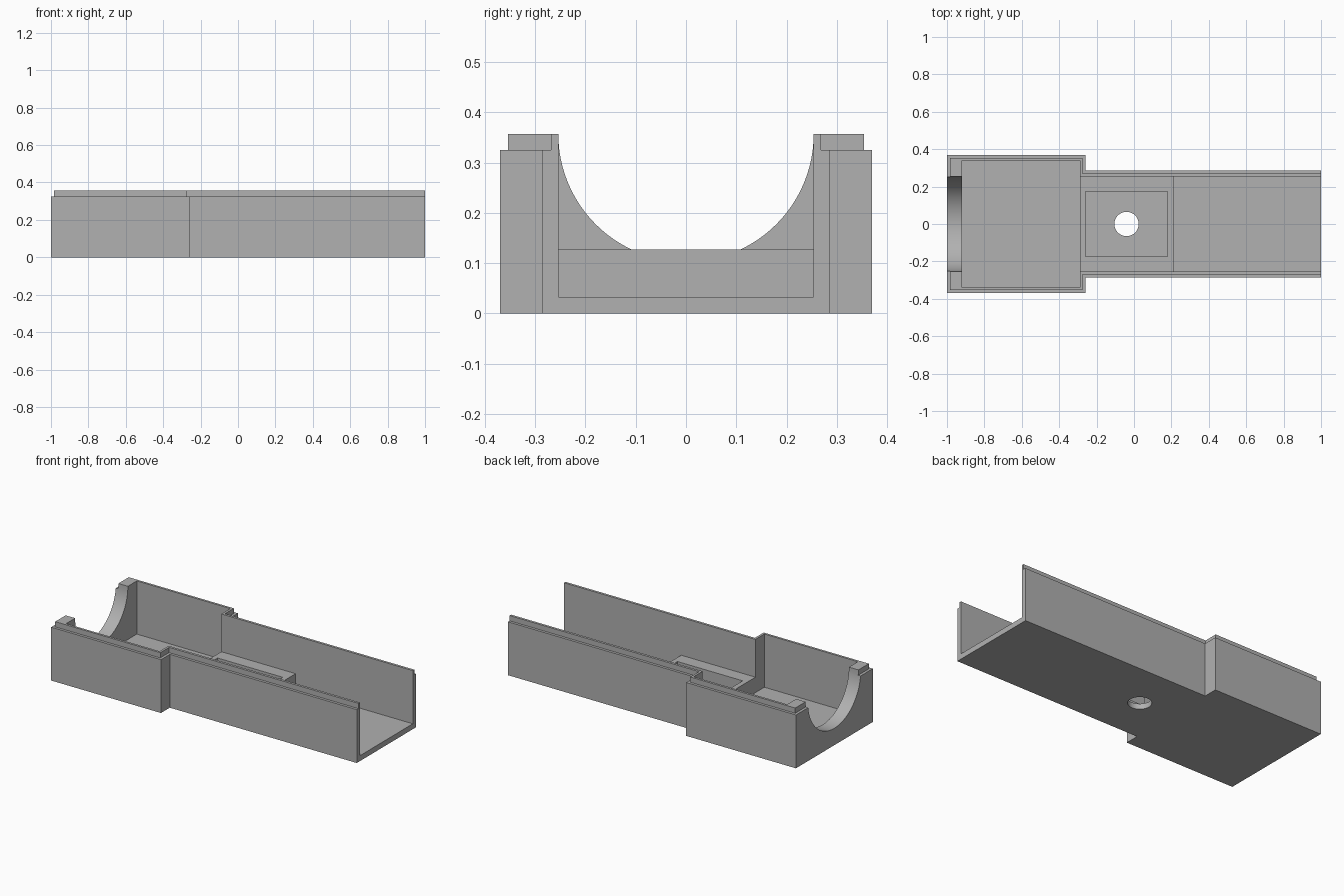
import bpy, bmesh, math
from mathutils import Matrix

if "Cube" in bpy.data.objects:
    bpy.data.objects.remove(bpy.data.objects["Cube"], do_unlink=True)

# Single plain grey
grey = bpy.data.materials.new("plain grey")
grey.use_nodes = True
grey.diffuse_color = (0.44, 0.44, 0.44, 1)
grey.node_tree.nodes["Principled BSDF"].inputs["Base Color"].default_value = grey.diffuse_color

FLOOR, DECK, RIM, TOP = 0.033, 0.127, 0.325, 0.357
WIDE, NARROW, STEP = 0.37, 0.285, -0.26
END_WALL, SHOULDER, DECK_END = -0.92, -0.29, 0.21
BORE = 0.254


def add_object(name, bm):
    bmesh.ops.recalc_face_normals(bm, faces=bm.faces)
    mesh = bpy.data.meshes.new(name)
    bm.to_mesh(mesh)
    bm.free()
    mesh.materials.append(grey)
    obj = bpy.data.objects.new(name, mesh)
    bpy.context.collection.objects.link(obj)
    return obj


def prism(name, outline, z0, z1):
    bm = bmesh.new()
    face = bm.faces.new([bm.verts.new((x, y, z0)) for x, y in outline])
    new = bmesh.ops.extrude_face_region(bm, geom=[face])["geom"]
    bmesh.ops.translate(bm, vec=(0, 0, z1 - z0),
                        verts=[v for v in new if isinstance(v, bmesh.types.BMVert)])
    return add_object(name, bm)


def box(name, x0, x1, half, z0, z1):
    return prism(name, [(x0, -half), (x1, -half), (x1, half), (x0, half)], z0, z1)


def cylinder(name, radius, depth, matrix, sides):
    bm = bmesh.new()
    bmesh.ops.create_cone(bm, cap_ends=True, segments=sides, radius1=radius,
                          radius2=radius, depth=depth, matrix=matrix)
    return add_object(name, bm)


def stepped_outline(inset, x_end):
    """Plan of the tray, wide at the closed end, mirrored across y."""
    w, n, s = WIDE - inset, NARROW - inset, STEP - inset
    side = [(-1 + inset, -w), (s, -w), (s, -n), (x_end, -n)]
    return side + [(x, -y) for x, y in reversed(side)]


def combine(target, tool, operation):
    mod = target.modifiers.new(operation.lower(), "BOOLEAN")
    mod.operation = operation
    mod.solver = "EXACT"
    mod.object = tool
    bpy.context.view_layer.objects.active = target
    bpy.ops.object.modifier_apply(modifier=mod.name)
    bpy.data.objects.remove(tool, do_unlink=True)


# Outer shell with a stepped-in locating lip
tray = prism("tray", stepped_outline(0, 1.05), 0, RIM)
combine(tray, prism("lip", stepped_outline(0.016, 1.1), 0.2, TOP), "UNION")

# Open end, cavities, saddle pocket, drain hole and end bore
cutters = [
    box("open_end", 1, 1.3, 1, -1, 1),
    box("wide_cavity", END_WALL, SHOULDER, 0.34, FLOOR, 1),
    box("deck_cavity", SHOULDER - 0.1, 1.2, BORE, DECK, 1),
    box("channel_cavity", DECK_END, 1.2, BORE, FLOOR, 1),
    box("pocket", -0.26, 0.18, 0.175, FLOOR, 0.2),
    cylinder("hole", 0.065, 0.4, Matrix.Translation((-0.04, 0, 0)), 48),
    cylinder("end_bore", BORE, 0.4, Matrix.Translation((-0.95, 0, TOP))
             @ Matrix.Rotation(math.pi / 2, 4, "Y"), 96),
]
for cutter in cutters:
    combine(tray, cutter, "DIFFERENCE")

# Smooth the bore and hole, keep the corners crisp
bpy.ops.object.select_all(action="DESELECT")
tray.select_set(True)
bpy.context.view_layer.objects.active = tray
bpy.ops.object.shade_smooth_by_angle(angle=math.radians(25))
